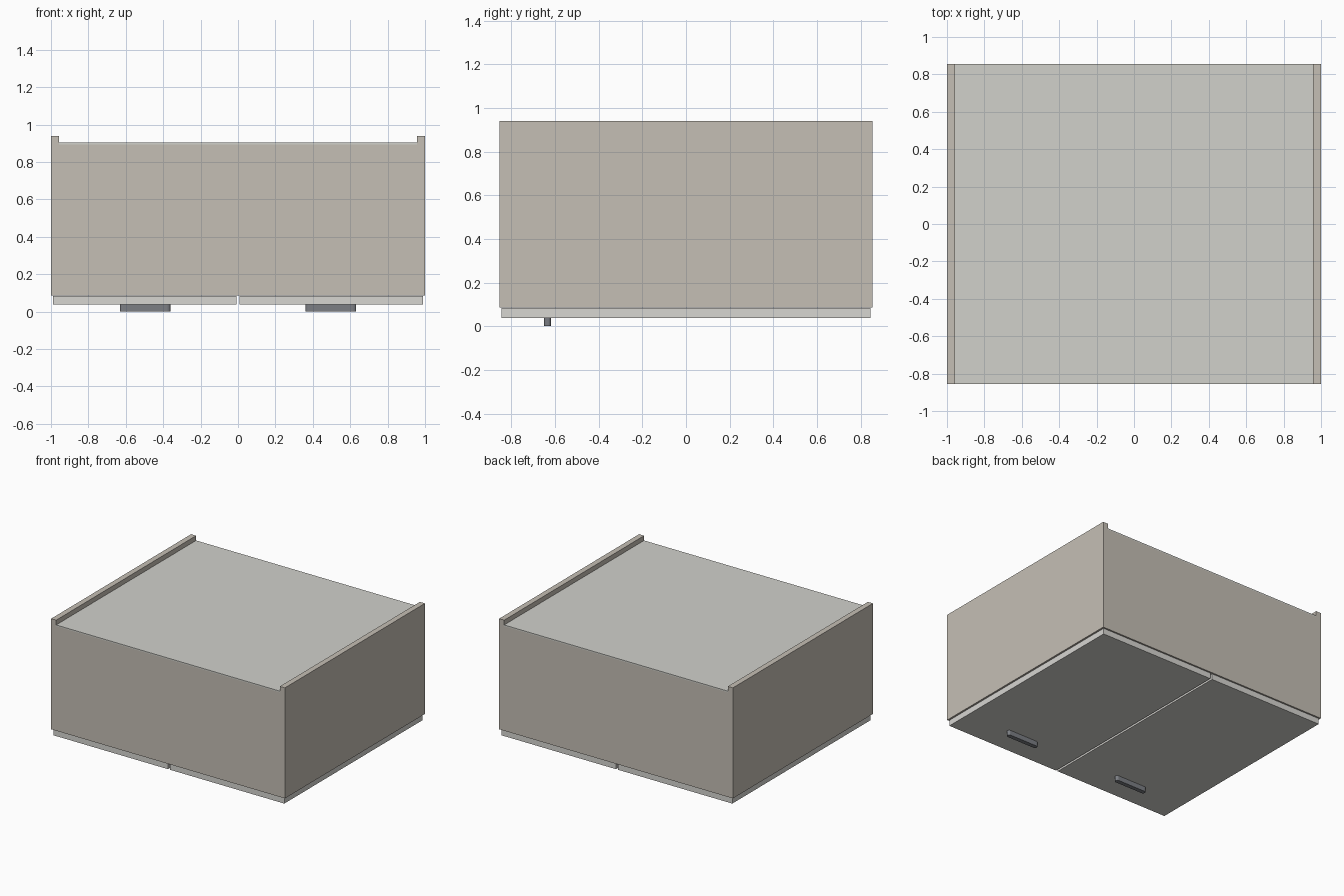
import bpy, bmesh, math

if "Cube" in bpy.data.objects:
    bpy.data.objects.remove(bpy.data.objects["Cube"])


def material(name, rgb):
    m = bpy.data.materials.new(name)
    m.diffuse_color = (*rgb, 1)
    m.use_nodes = True
    m.node_tree.nodes["Principled BSDF"].inputs["Base Color"].default_value = m.diffuse_color
    return m


CARCASS = material("carcass_board", (0.56, 0.52, 0.46))
PANEL = material("pale_board", (0.64, 0.64, 0.60))
DOOR = material("door_board", (0.68, 0.67, 0.64))
METAL = material("dark_metal", (0.20, 0.21, 0.23))


def make_object(name, bm, mat):
    bmesh.ops.recalc_face_normals(bm, faces=bm.faces)
    mesh = bpy.data.meshes.new(name)
    bm.to_mesh(mesh)
    bm.free()
    mesh.materials.append(mat)
    obj = bpy.data.objects.new(name, mesh)
    bpy.context.collection.objects.link(obj)
    return obj


def box(name, x, y, z, mat):
    bm = bmesh.new()
    bmesh.ops.create_cube(bm, size=1)
    for v in bm.verts:
        for i, (lo, hi) in enumerate((x, y, z)):
            v.co[i] = lo if v.co[i] < 0 else hi
    return make_object(name, bm, mat)


def handle(name, cx, cy, length, width, z0, z1, steps=8):
    # Stadium outline extruded downwards from the door face
    r = width / 2
    half = length / 2 - r
    bm = bmesh.new()
    verts = []
    for side, start in ((1, -math.pi / 2), (-1, math.pi / 2)):
        for i in range(steps + 1):
            a = start + math.pi * i / steps
            verts.append(bm.verts.new((cx + side * half + r * math.cos(a),
                                       cy + r * math.sin(a), z0)))
    face = bm.faces.new(verts)
    out = bmesh.ops.extrude_face_region(bm, geom=[face])
    for v in out["geom"]:
        if isinstance(v, bmesh.types.BMVert):
            v.co.z = z1
    return make_object(name, bm, METAL)


Y = 0.855       # half depth of carcass
Z0 = 0.085      # open edge of carcass, where the doors sit
T = 0.043       # board thickness

# Side panels, doors and handles in mirrored pairs
for s, tag in ((-1, "left"), (1, "right")):
    box(f"side_panel_{tag}", sorted((s * (1 - T), s)), (-Y, Y), (Z0, 0.94), CARCASS)
    box(f"door_{tag}", sorted((s * 0.008, s * 0.988)), (-0.845, 0.845), (0.038, 0.083), DOOR)
    handle(f"handle_{tag}", s * 0.497, -0.634, 0.27, 0.033, 0.0, 0.038)

# End boards closing the carcass between the sides
for s, tag in ((-1, "front"), (1, "rear")):
    box(f"end_board_{tag}", (-1 + T, 1 - T), sorted((s * (Y - T), s * Y)), (Z0, 0.893), CARCASS)

# Recessed thin back panel
box("back_panel", (-1 + T, 1 - T), (-Y, Y), (0.893, 0.903), PANEL)
